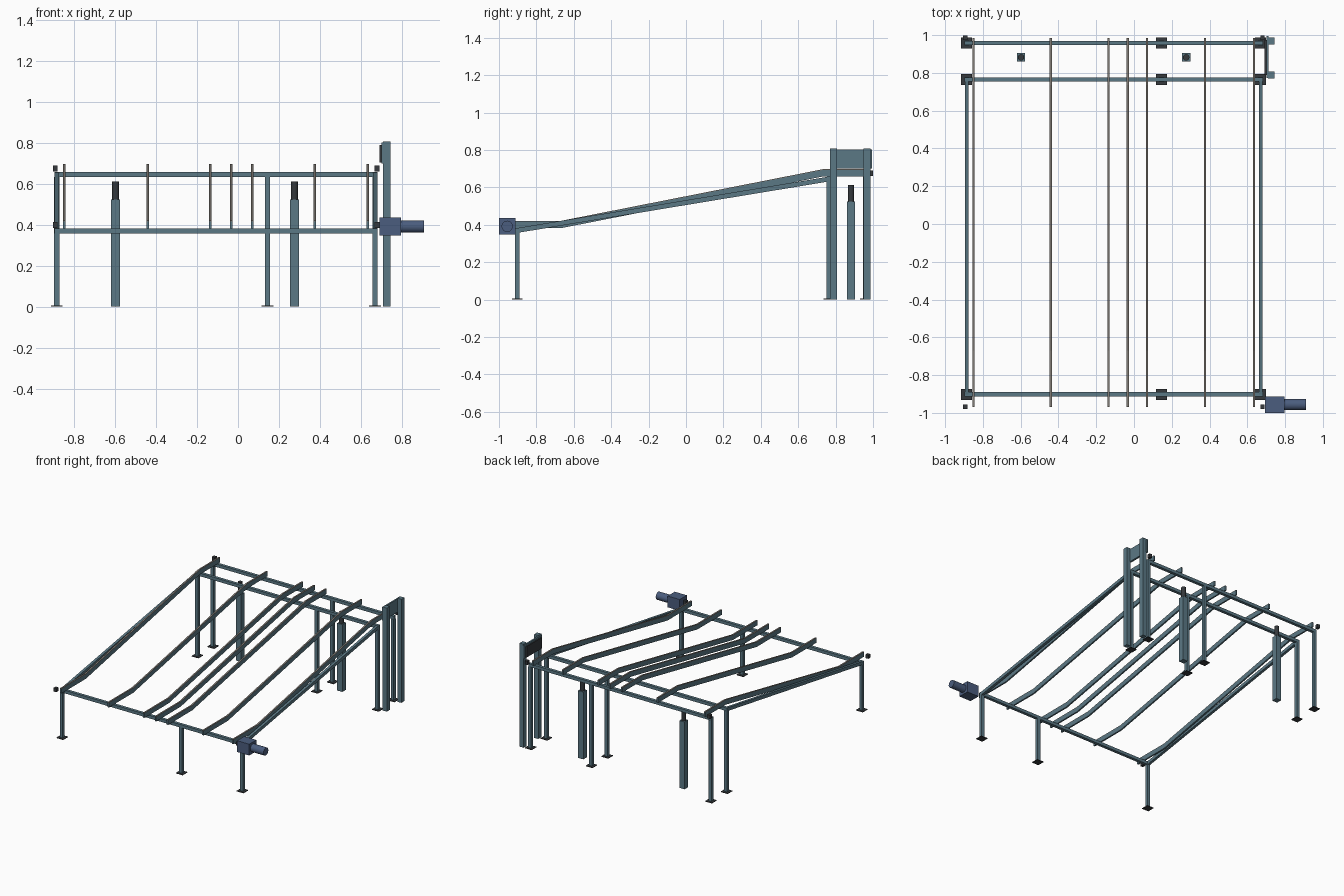
import bpy, bmesh, math
from mathutils import Vector

if "Cube" in bpy.data.objects:
    bpy.data.objects.remove(bpy.data.objects["Cube"])


def material(name, rgb):
    m = bpy.data.materials.new(name)
    m.diffuse_color = (*rgb, 1)
    m.use_nodes = True
    m.node_tree.nodes["Principled BSDF"].inputs["Base Color"].default_value = m.diffuse_color
    return m


STEEL = material("steel", (0.105, 0.19, 0.235))
DARK = material("dark", (0.035, 0.04, 0.045))
MOTOR = material("motor", (0.07, 0.11, 0.21))
BELT = material("belt", (0.22, 0.20, 0.18))


def finish(name, bm, mat):
    bmesh.ops.recalc_face_normals(bm, faces=bm.faces[:])
    me = bpy.data.meshes.new(name)
    bm.to_mesh(me)
    bm.free()
    me.materials.append(mat)
    ob = bpy.data.objects.new(name, me)
    bpy.context.collection.objects.link(ob)
    return ob


def box(name, x, y, z, mat):
    """Box from (min, max) ranges."""
    bm = bmesh.new()
    bmesh.ops.create_cube(bm, size=1)
    for v in bm.verts:
        v.co = Vector([(r[0] + r[1]) / 2 + c * (r[1] - r[0]) for c, r in zip(v.co, (x, y, z))])
    return finish(name, bm, mat)


def around(c, w):
    return (c - w / 2, c + w / 2)


def strip(name, x, width, path, low, high, mat):
    """Extrude a y-z path, given vertical thickness, across x."""
    bm = bmesh.new()
    pts = [(y, z + low) for y, z in path] + [(y, z + high) for y, z in reversed(path)]
    face = bm.faces.new([bm.verts.new((x - width / 2, y, z)) for y, z in pts])
    ext = bmesh.ops.extrude_face_region(bm, geom=[face])
    for v in ext["geom"]:
        if isinstance(v, bmesh.types.BMVert):
            v.co.x += width
    return finish(name, bm, mat)


def cylinder(name, loc, r, depth, rot, mat):
    bpy.ops.mesh.primitive_cylinder_add(vertices=24, radius=r, depth=depth, location=loc, rotation=rot)
    ob = bpy.context.object
    ob.name = name
    ob.data.materials.append(mat)
    bpy.ops.object.shade_smooth_by_angle()
    return ob


# Rows of legs with foot plates and a cross beam each
for row, y, top in (("front", -0.902, 0.37), ("middle", 0.765, 0.647), ("back", 0.958, 0.647)):
    for i, x in enumerate((-0.886, 0.145, 0.67)):
        box(f"{row}_leg_{i}", around(x, 0.025), around(y, 0.025), (0.004, top - 0.012), STEEL)
        box(f"{row}_foot_{i}", around(x, 0.058), around(y, 0.058), (0, 0.005), DARK)
    box(f"{row}_cross_beam", (-0.898, 0.683), around(y, 0.023), around(top, 0.024), STEEL)

# Sloping side beams
for side, x in (("left", -0.886), ("right", 0.671)):
    strip(f"{side}_side_beam", x, 0.02, [(-0.902, 0.37), (0.765, 0.645)], -0.013, 0.013, STEEL)

# Bent skid rails with wear strips on top
path = [(-0.97, 0.382), (-0.67, 0.382), (0.735, 0.659), (0.985, 0.659)]
for i, x in enumerate((-0.85, -0.441, -0.135, -0.033, 0.069, 0.376, 0.635)):
    strip(f"skid_rail_{i}", x, 0.012, path, 0, 0.035, STEEL)
    strip(f"wear_strip_{i}", x, 0.012, path, 0.035, 0.039, BELT)

# Sensors at the four corners
for side, x in (("left", -0.894), ("right", 0.68)):
    for end, y, z in (("front", -0.967, 0.399), ("back", 0.986, 0.676)):
        box(f"{end}_{side}_sensor", around(x, 0.023), around(y, 0.025), around(z, 0.029), DARK)

# Lifting cylinders
for side, x in (("left", -0.598), ("right", 0.276)):
    box(f"{side}_lift_body", around(x, 0.044), around(0.882, 0.044), (0, 0.525), STEEL)
    cylinder(f"{side}_lift_rod", (x, 0.882, 0.567), 0.017, 0.09, (0, 0, 0), DARK)

# Stop posts with plate and dark pad
for i, y in enumerate((0.789, 0.968)):
    box(f"stop_post_{i}", (0.71, 0.745), around(y, 0.037), (0, 0.808), STEEL)
box("stop_plate", (0.701, 0.713), (0.772, 0.994), (0.70, 0.803), STEEL)
box("stop_pad", (0.692, 0.701), (0.79, 0.975), (0.705, 0.79), DARK)

# Drive gearbox and motor
box("gearbox", (0.693, 0.797), (-1.0, -0.912), (0.348, 0.436), MOTOR)
cylinder("motor", (0.852, -0.956, 0.392), 0.03, 0.116, (0, math.pi / 2, 0), MOTOR)
